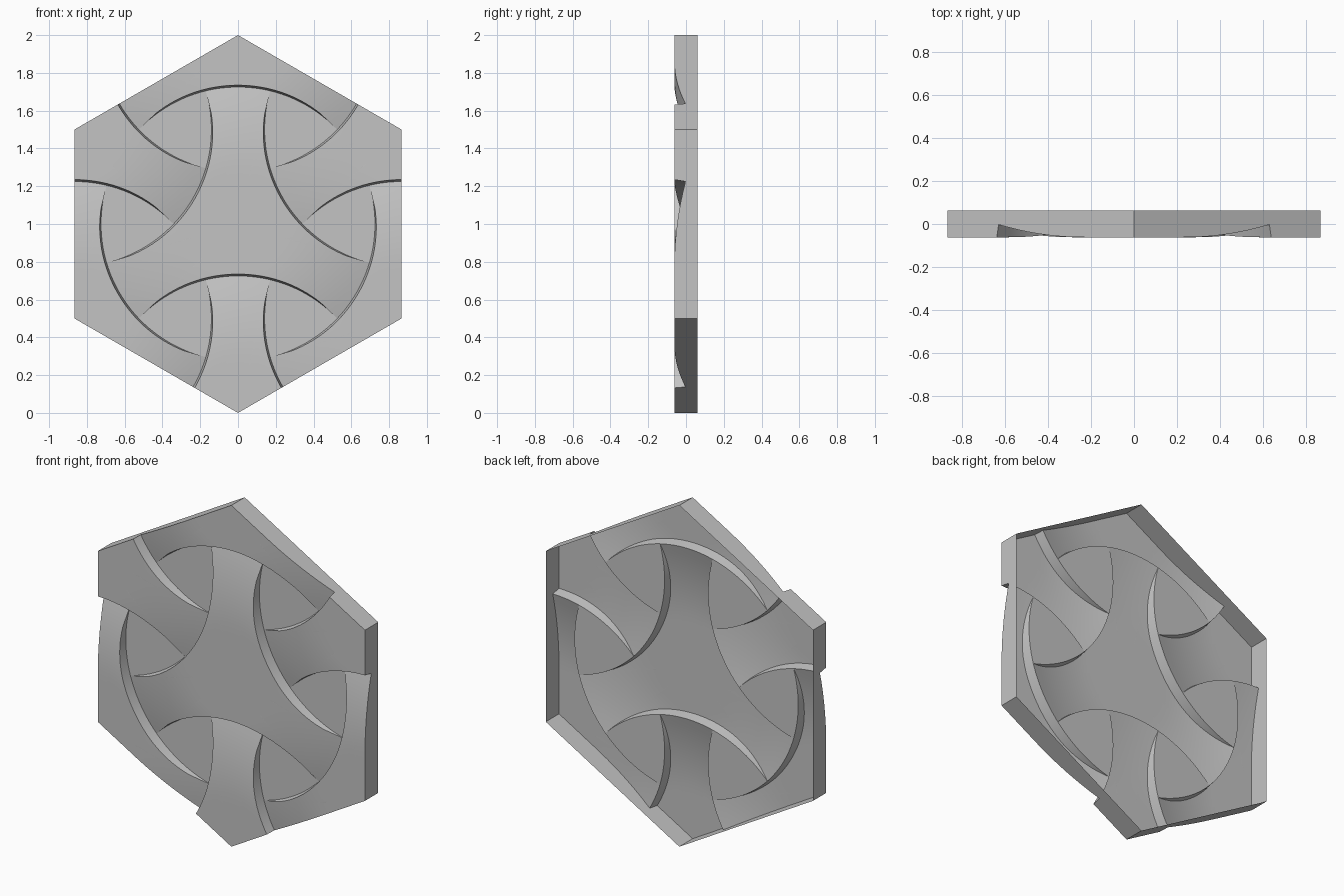
import bpy, bmesh, math
from mathutils import Vector

cube = bpy.data.objects.get("Cube")
if cube:
    bpy.data.objects.remove(cube, do_unlink=True)

RADIUS = 0.725            # reach of every woven disc
FLAT = 1 - RADIUS         # radius where a strand starts to dip
FRONT, BACK, DIP = -0.0615, 0.0615, -0.003
LIP = 0.01                # slant of the step walls
RINGS = 14

# Angles on a disc edge where the neighbouring discs cross it
crossing = math.acos(0.5 / RADIUS)
near = math.pi / 3 - crossing
tip_angles = [near * i / 6 for i in range(7)]
floor_angles = [near + (crossing - near) * i / 14 for i in range(15)]

bm = bmesh.new()


def height(r):
    t = max(0.0, (r - FLAT) / (RADIUS - FLAT))
    return FRONT + (DIP - FRONT) * t * t


def place(p, y):
    return Vector((p.x, y, p.y + 1))


def face(points):
    bm.faces.new([bm.verts.new(p) for p in points])


def arc(centre, toward, other, angles):
    """Points on a disc edge, turning from one neighbour to the other."""
    u = toward - centre
    side = other - centre
    v = (side - u * side.dot(u)).normalized()
    return [centre + (u * math.cos(a) + v * math.sin(a)) * RADIUS for a in angles]


def strand(centre, under, over):
    """Dipping sheet around one disc centre, with the step wall below its edge."""
    own = arc(centre, under, over, tip_angles)
    cut = arc(over, centre, under, tip_angles + floor_angles[1:])[::-1]
    base = own + cut[1:]
    rim = []
    for p in base:
        gap = (DIP - height((p - centre).length)) / (DIP - FRONT)
        rim.append(p + (p - over).normalized() * LIP * max(0.0, gap))
    rows = []
    for p in rim:
        row = []
        for j in range(RINGS + 1):
            q = centre.lerp(p, j / RINGS)
            row.append(place(q, height((q - centre).length)))
        rows.append(row)
    for a, b in zip(rows, rows[1:]):
        face((a[0], a[1], b[1]))
        for j in range(1, RINGS):
            face((a[j], a[j + 1], b[j + 1], b[j]))
    for i in range(len(own) - 1, len(base) - 1):
        face((rows[i][-1], place(base[i], DIP), place(base[i + 1], DIP), rows[i + 1][-1]))


# Six triangles, each with three strands passing under one another in turn
corners = [Vector((math.cos(math.radians(a)), math.sin(math.radians(a))))
           for a in range(30, 390, 60)]
for i in range(6):
    pair = (corners[i], corners[(i + 1) % 6])
    high, low = pair if i % 2 else pair[::-1]
    tri = [Vector((0, 0)), high, low]
    floor = []
    for k in range(3):
        p, under, over = tri[k], tri[(k + 1) % 3], tri[(k + 2) % 3]
        strand(p, under, over)
        floor += arc(p, under, over, floor_angles)[:-1]
    face([place(p, DIP) for p in floor])     # sunken three-sided floor

bmesh.ops.remove_doubles(bm, verts=bm.verts[:], dist=0.00005)

# Outer walls, open at the back
rim_edges = [e for e in bm.edges if e.is_boundary]
walls = bmesh.ops.extrude_edge_only(bm, edges=rim_edges)
for v in (g for g in walls["geom"] if isinstance(g, bmesh.types.BMVert)):
    v.co.y = BACK
bmesh.ops.recalc_face_normals(bm, faces=bm.faces[:])
if sum(f.normal.y * f.calc_area() for f in bm.faces) > 0:
    bmesh.ops.reverse_faces(bm, faces=bm.faces[:])

mesh = bpy.data.meshes.new("woven_tile")
bm.to_mesh(mesh)
bm.free()
tile = bpy.data.objects.new("woven_tile", mesh)
bpy.context.collection.objects.link(tile)

# Plain grey finish
grey = bpy.data.materials.new("plain_grey")
grey.use_nodes = True
colour = (0.55, 0.55, 0.55, 1)
grey.diffuse_color = colour
for node in grey.node_tree.nodes:
    if node.type == "BSDF_PRINCIPLED":
        node.inputs["Base Color"].default_value = colour
mesh.materials.append(grey)

bpy.ops.object.select_all(action="DESELECT")
tile.select_set(True)
bpy.context.view_layer.objects.active = tile
bpy.ops.object.shade_smooth_by_angle(angle=math.radians(30))
